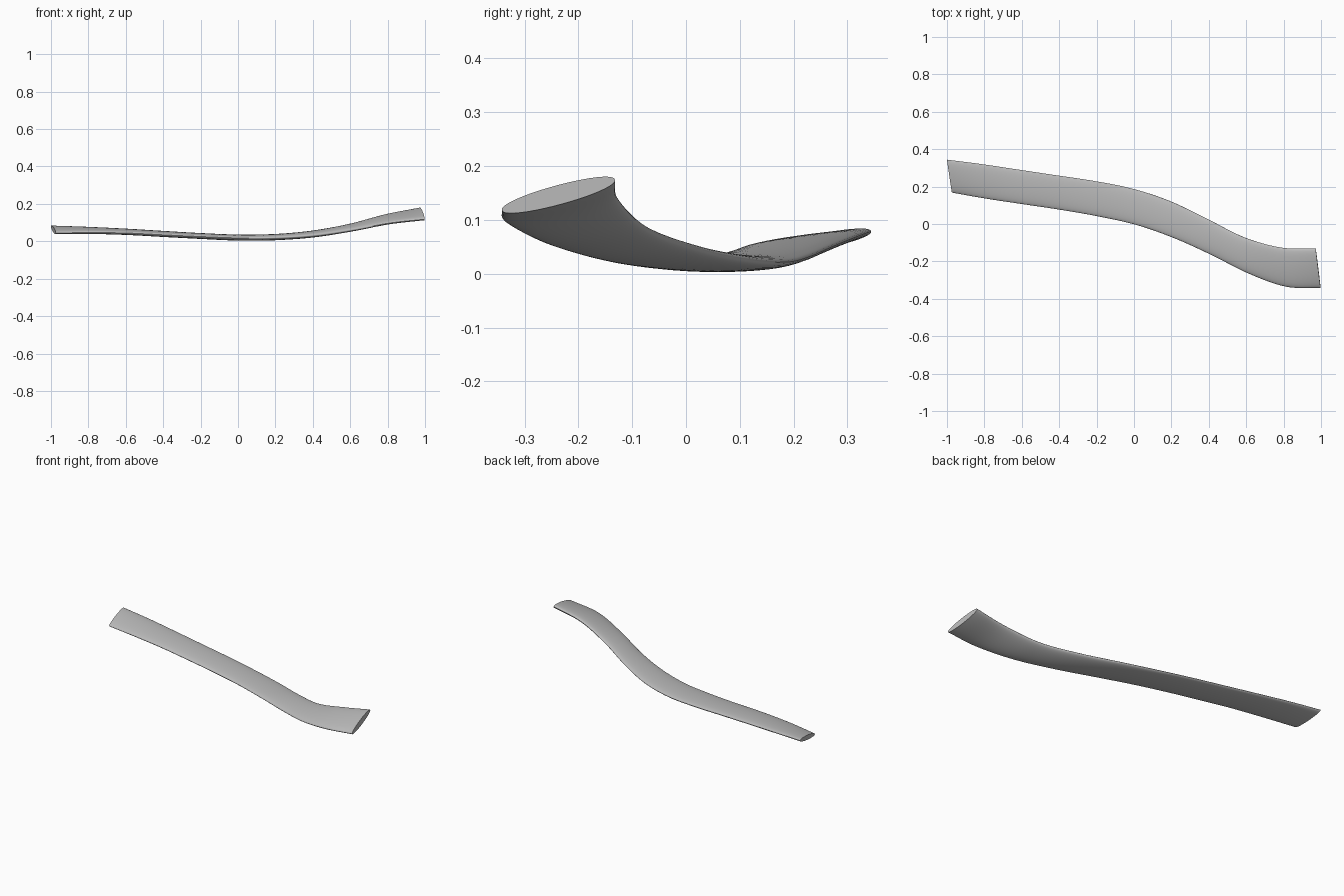
import bpy, bmesh, math
from mathutils import Vector

if "Cube" in bpy.data.objects:
    bpy.data.objects.remove(bpy.data.objects["Cube"])

SIDES, STEPS = 40, 8

# Stations: x, front edge y and z, back edge y and z, thickness
stations = [
    (-.987, .168, .044, .344, .079, .028),
    (-.8, .135, .047, .32, .070, .030),
    (-.6, .105, .044, .29, .058, .031),
    (-.4, .075, .034, .26, .045, .031),
    (-.2, .04, .025, .23, .032, .031),
    (0, -.005, .018, .19, .022, .032),
    (.2, -.075, .02, .125, .025, .033),
    (.4, -.165, .033, .03, .045, .034),
    (.6, -.265, .062, -.07, .083, .034),
    (.8, -.335, .098, -.126, .138, .035),
    (.985, -.342, .118, -.132, .175, .036),
]


def spline(p, q, r, s, t):
    """Smooth blend between q and r."""
    return .5 * (2 * q + (r - p) * t + (2 * p - 5 * q + 4 * r - s) * t ** 2
                 + (3 * q - p - 3 * r + s) * t ** 3)


def sample(i, t):
    last = len(stations) - 1
    four = [stations[min(max(i + k, 0), last)] for k in (-1, 0, 1, 2)]
    # Straight extrapolation beyond the ends
    if i == 0:
        four[0] = [2 * a - b for a, b in zip(stations[0], stations[1])]
    if i + 1 == last:
        four[3] = [2 * a - b for a, b in zip(stations[last], stations[last - 1])]
    return [spline(*vals, t) for vals in zip(*four)]


def section(bm, station):
    """Flattened oval between the front and back edges."""
    x, yf, zf, yb, zb, thick = station
    front, back = Vector((x + .013, yf, zf)), Vector((x - .013, yb, zb))
    mid, half = (front + back) / 2, (back - front) / 2
    up = Vector((1, 0, 0)).cross(half).normalized() * thick / 2
    ring = []
    for k in range(SIDES):
        a = math.tau * k / SIDES
        c, s = math.cos(a), math.sin(a)
        ring.append(bm.verts.new(mid + half * c + up * math.copysign(abs(s) ** .9, s)))
    return ring


# Lofted blade
bm = bmesh.new()
rows = [sample(i, k / STEPS) for i in range(len(stations) - 1) for k in range(STEPS)]
rows.append(stations[-1])
rings = [section(bm, row) for row in rows]
for a, b in zip(rings, rings[1:]):
    for k in range(SIDES):
        n = (k + 1) % SIDES
        bm.faces.new((a[k], a[n], b[n], b[k]))

# Flat end caps
bm.faces.new(rings[0])
bm.faces.new(rings[-1])
bmesh.ops.recalc_face_normals(bm, faces=bm.faces)

mesh = bpy.data.meshes.new("curved_blade")
bm.to_mesh(mesh)
bm.free()
blade = bpy.data.objects.new("curved_blade", mesh)
bpy.context.collection.objects.link(blade)

# Plain grey
grey = bpy.data.materials.new("light_grey")
grey.use_nodes = True
colour = (.5, .5, .5, 1)
grey.diffuse_color = colour
grey.node_tree.nodes["Principled BSDF"].inputs["Base Color"].default_value = colour
mesh.materials.append(grey)

# Smooth sides with sharp cap rims
bpy.ops.object.select_all(action='DESELECT')
blade.select_set(True)
bpy.context.view_layer.objects.active = blade
bpy.ops.object.shade_smooth_by_angle(angle=math.radians(40))
